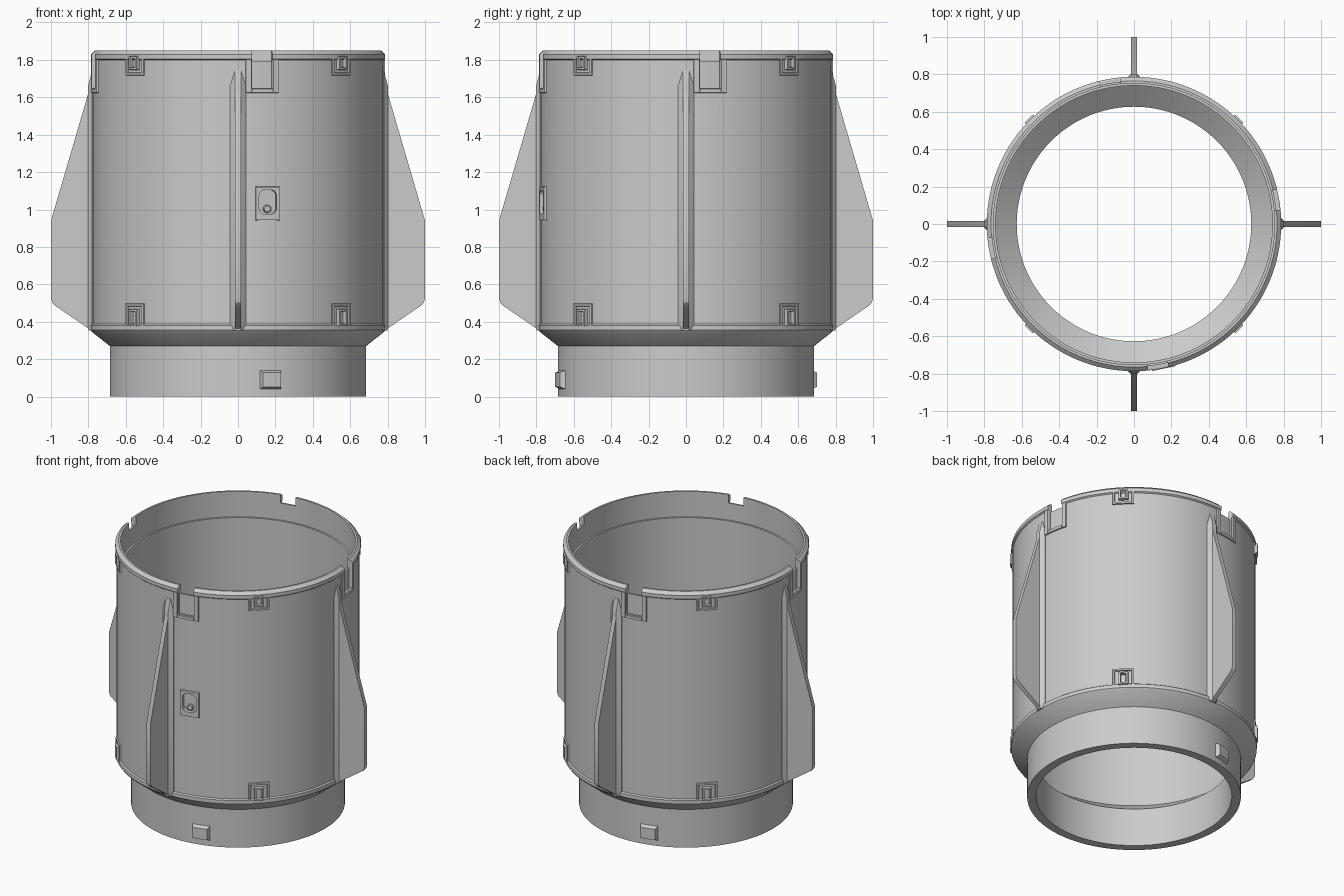
import bpy, bmesh
from math import sin, cos, pi, radians, asin

if "Cube" in bpy.data.objects:
    bpy.data.objects.remove(bpy.data.objects["Cube"])

SEG = 144
R_BODY, R_BAND = 0.778, 0.787
QUARTERS = [radians(a) for a in (-90, 0, 90, 180)]


def finish(name, bm, angle=30):
    bmesh.ops.recalc_face_normals(bm, faces=bm.faces)
    me = bpy.data.meshes.new(name)
    bm.to_mesh(me)
    bm.free()
    ob = bpy.data.objects.new(name, me)
    bpy.context.collection.objects.link(ob)
    if angle:
        smooth(ob, angle)
    return ob


def smooth(ob, angle=30):
    bpy.ops.object.select_all(action='DESELECT')
    ob.select_set(True)
    bpy.context.view_layer.objects.active = ob
    bpy.ops.object.shade_smooth_by_angle(angle=radians(angle))


def polar(r, a, t, z):
    """Point at radius r along direction a, shifted t sideways."""
    return (r * cos(a) - t * sin(a), r * sin(a) + t * cos(a), z)


def bridge(bm, loops, closed=False):
    """Skin a row of vertex rings; cap the ends unless the row closes."""
    n = len(loops[0])
    for i in range(len(loops) if closed else len(loops) - 1):
        p, q = loops[i], loops[(i + 1) % len(loops)]
        for j in range(n):
            k = (j + 1) % n
            bm.faces.new((p[j], q[j], q[k], p[k]))
    if not closed:
        bm.faces.new(loops[0])
        bm.faces.new(loops[-1])


def arc_block(bm, a, t0, t1, z0, z1, r0, r1, c=0.0, n=6):
    """Curved block on the wall from offset t0 to t1 (at r1), outer edges chamfered by c."""
    loops = []
    for i in range(n + 1):
        f = i / n
        inner = a + (t0 + (t1 - t0) * f) / r1
        outer = a + (t0 + c + (t1 - t0 - 2 * c) * f) / r1
        loops.append([bm.verts.new(p) for p in (
            polar(r0, inner, 0, z0), polar(r1, outer, 0, z0 + c),
            polar(r1, outer, 0, z1 - c), polar(r0, inner, 0, z1))])
    bridge(bm, loops)


def cut(ob, cutter):
    mod = ob.modifiers.new("cut", 'BOOLEAN')
    mod.operation, mod.solver, mod.object = 'DIFFERENCE', 'EXACT', cutter
    bpy.context.view_layer.objects.active = ob
    bpy.ops.object.modifier_apply(modifier=mod.name)


# Stepped tube: neck, cone, body, raised bands, inner ledge
profile = [(0.627, 0), (0.685, 0), (0.685, 0.27), (0.780, 0.345), (R_BAND, 0.355),
           (R_BAND, 0.38), (R_BODY, 0.387), (R_BODY, 1.798), (R_BAND, 1.805),
           (R_BAND, 1.83), (0.765, 1.85), (0.752, 1.85), (0.752, 1.67),
           (0.740, 1.67), (0.740, 0.36), (0.627, 0.27)]
bm = bmesh.new()
bridge(bm, [[bm.verts.new(polar(r, 2 * pi * i / SEG, 0, z)) for r, z in profile]
            for i in range(SEG)], closed=True)
shell = finish("tube_shell", bm, None)

# Rim notches: open slot at the top, shallow recess below
for r0, z0, half in ((0.764, 1.65, 0.055), (0.70, 1.79, 0.0549)):
    bm = bmesh.new()
    for q in QUARTERS:
        arc_block(bm, q + asin(0.13 / 0.78), -half * 0.85 / 0.78, half * 0.85 / 0.78,
                  z0, 1.9, r0, 0.85)
    cutter = finish("notch_cutter", bm, None)
    cutter.hide_render = True
    cut(shell, cutter)
    bpy.data.objects.remove(cutter)

# Raised borders around the notches
bm = bmesh.new()
for q in QUARTERS:
    a = q + asin(0.13 / 0.78)
    arc_block(bm, a, -0.093, -0.056, 1.622, 1.806, 0.77, R_BAND, 0.004)
    arc_block(bm, a, 0.056, 0.093, 1.622, 1.806, 0.77, R_BAND, 0.004)
    arc_block(bm, a, -0.062, 0.062, 1.622, 1.649, 0.77, R_BAND - 0.0004, 0.004)
finish("notch_borders", bm)

# Latch pads with slotted nubs, on the diagonals at both ends
bm = bmesh.new()
for q in QUARTERS:
    a = q + pi / 4
    for z0, z1, up in ((0.362, 0.50, 1), (1.715, 1.828, -1)):
        # border pieces leave a sunken pocket around the nub
        arc_block(bm, a, -0.072, -0.052, z0, z1, 0.77, R_BAND, 0.004)
        arc_block(bm, a, 0.052, 0.072, z0, z1, 0.77, R_BAND, 0.004)
        e0, e1 = (z1 - 0.02, z1) if up > 0 else (z0, z0 + 0.02)
        arc_block(bm, a, -0.06, 0.06, e0, e1, 0.77, R_BAND - 0.0004, 0.004)
        # nub ring
        n0, n1 = (z0 + 0.012, z1 - 0.03) if up > 0 else (z0 + 0.03, z1 - 0.006)
        arc_block(bm, a, -0.034, -0.014, n0, n1, 0.77, 0.797, 0.004, 2)
        arc_block(bm, a, 0.014, 0.034, n0, n1, 0.77, 0.797, 0.004, 2)
        arc_block(bm, a, -0.025, 0.025, n0, n0 + 0.018, 0.77, 0.7966, 0.004, 2)
        arc_block(bm, a, -0.025, 0.025, n1 - 0.018, n1, 0.77, 0.7966, 0.004, 2)
finish("latch_pads", bm)

# Four fins
fin_side = [(0.76, 1.76), (1.0, 0.94), (1.0, 0.525), (0.994, 0.503), (0.98, 0.487),
            (0.79, 0.357), (0.76, 0.345)]
bm = bmesh.new()
for q in QUARTERS:
    bridge(bm, [[bm.verts.new(polar(r, q, t, z)) for r, z in fin_side]
                for t in (-0.015, 0.015)])
finish("fins", bm, 20)

# Tapered fillets at the fin roots
bm = bmesh.new()
for q in QUARTERS:
    loops = []
    for z, w, r in ((0.352, 0.03, 0.800), (0.38, 0.042, 0.802),
                    (1.66, 0.042, 0.802), (1.74, 0.017, 0.780)):
        loops.append([bm.verts.new(p) for p in (
            polar(0.765, q, -w, z), polar(0.780, q, -w, z), polar(r, q, -0.0155, z),
            polar(r, q, 0.0155, z), polar(0.780, q, w, z), polar(0.765, q, w, z))])
    bridge(bm, loops)
finish("fin_fillets", bm, 20)

# Wedge tabs on the neck, front and back
bm = bmesh.new()
for q in (-pi / 2, pi / 2):
    arc_block(bm, q + asin(0.175 / 0.685), -0.066, 0.066, 0.035, 0.145,
              0.675, 0.712, 0.017, 2)
finish("neck_tabs", bm)

# Front plate with a rounded pocket and a round button
a = -pi / 2 + asin(0.157 / 0.775)
bm = bmesh.new()
arc_block(bm, a, -0.069, 0.069, 0.94, 1.125, 0.765, 0.792, 0.005, 1)
plate = finish("front_plate", bm, None)

outline = []
for ct, cz, start in ((0.015, 1.072, 0), (-0.015, 1.072, 90),
                      (-0.015, 1.008, 180), (0.015, 1.008, 270)):
    for i in range(7):
        g = radians(start + 15 * i)
        outline.append((ct + 0.033 * cos(g), cz + 0.033 * sin(g)))
bm = bmesh.new()
bridge(bm, [[bm.verts.new(polar(r, a, t, z)) for t, z in outline] for r in (0.762, 0.83)])
pocket = finish("pocket_cutter", bm, None)
pocket.hide_render = True
cut(plate, pocket)
cut(shell, pocket)
bpy.data.objects.remove(pocket)
smooth(plate)
smooth(shell)

bm = bmesh.new()
bridge(bm, [[bm.verts.new(polar(r, a, s * cos(2 * pi * i / 20), 1.003 + s * sin(2 * pi * i / 20)))
             for i in range(20)] for r, s in ((0.755, 0.021), (0.776, 0.021), (0.780, 0.016))])
finish("front_button", bm)
